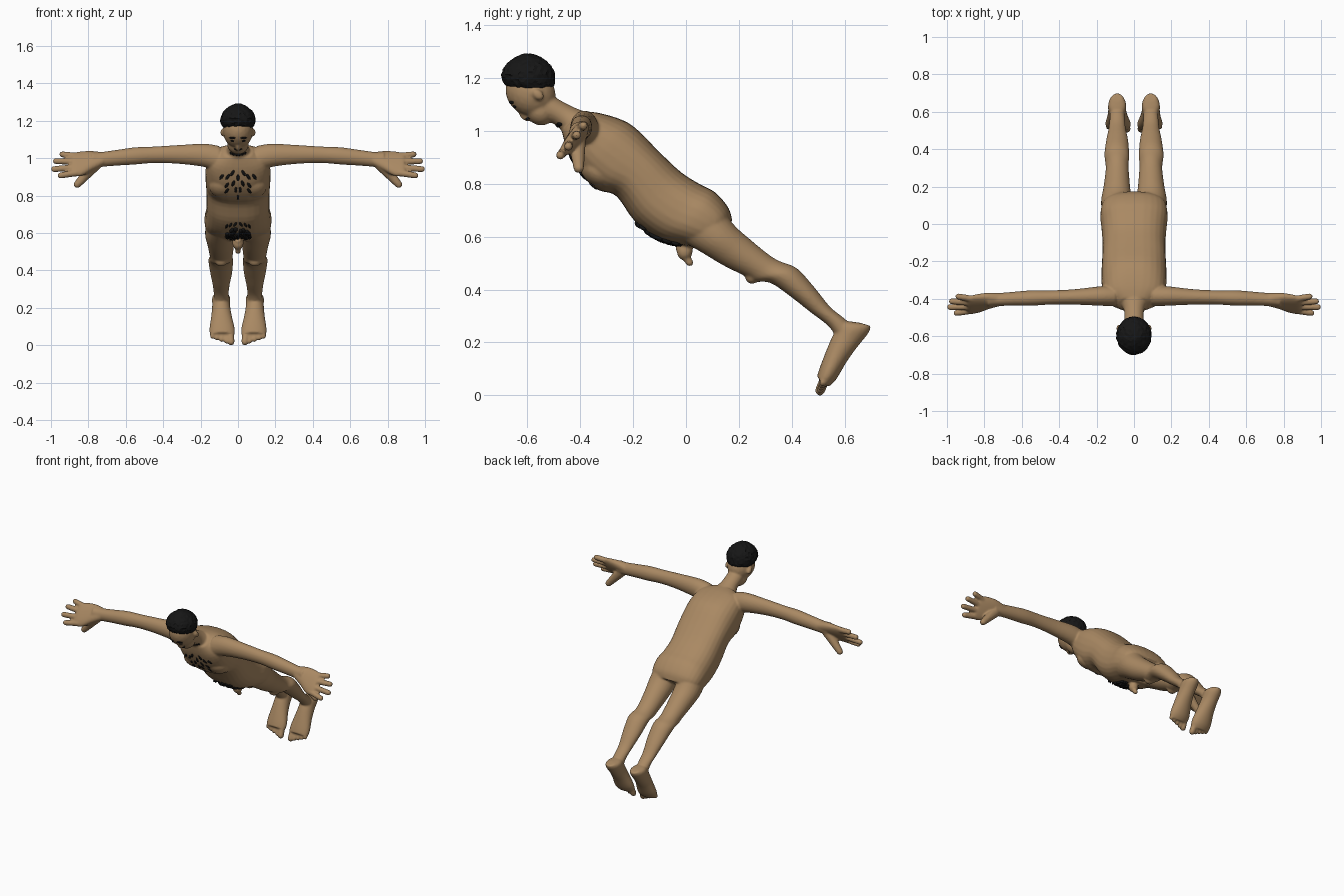
import bpy, bmesh, math, random
from mathutils import Vector, Matrix
from mathutils.bvhtree import BVHTree

if "Cube" in bpy.data.objects:
    bpy.data.objects.remove(bpy.data.objects["Cube"])

random.seed(4)


def material(name, col):
    m = bpy.data.materials.new(name)
    m.diffuse_color = (*col, 1)
    m.use_nodes = True
    m.node_tree.nodes["Principled BSDF"].inputs["Base Color"].default_value = m.diffuse_color
    return m


SKIN = material("skin", (0.40, 0.25, 0.125))
BLACK = material("black hair", (0.008, 0.008, 0.008))
bm = bmesh.new()          # all skin volumes gather here, then get fused


def catmull(p0, p1, p2, p3, t):
    return 0.5 * (2 * p1 + (p2 - p0) * t + (2 * p0 - 5 * p1 + 4 * p2 - p3) * t * t
                  + (3 * p1 - p0 - 3 * p2 + p3) * t ** 3)


def loft(rings, power=2.0, n=28, steps=4):
    """Closed tube through rings of (centre, half axis a, half axis b)."""
    rings = [[Vector(v) for v in r] for r in rings]
    last = len(rings) - 1
    fine = []
    for i in range(last):
        q = [rings[max(0, min(last, i + k))] for k in (-1, 0, 1, 2)]
        for s in range(steps):
            fine.append([catmull(q[0][j], q[1][j], q[2][j], q[3][j], s / steps) for j in range(3)])
    fine.append(rings[-1])
    loops = []
    for c, a, b in fine:
        loop = []
        for k in range(n):
            t = 2 * math.pi * k / n
            ca, sa = math.cos(t), math.sin(t)
            u = math.copysign(abs(ca) ** (2 / power), ca)
            v = math.copysign(abs(sa) ** (2 / power), sa)
            loop.append(bm.verts.new(c + a * u + b * v))
        loops.append(loop)
    for l0, l1 in zip(loops, loops[1:]):
        for k in range(n):
            bm.faces.new((l0[k], l0[(k + 1) % n], l1[(k + 1) % n], l1[k]))
    bm.faces.new(loops[0])
    bm.faces.new(loops[-1])


def side_loft(sections, power=2.0):
    """Sections given as back (y, z), front (y, z), half width, centre x."""
    rings = []
    for yb, zb, yf, zf, hw, cx in sections:
        rings.append(((cx, (yb + yf) / 2, (zb + zf) / 2), (hw, 0, 0),
                      (0, (yb - yf) / 2, (zb - zf) / 2)))
    loft(rings, power)


def blob(center, radii, rot=Matrix.Identity(4)):
    mat = Matrix.Translation(center) @ rot @ Matrix.Diagonal((*radii, 1))
    bmesh.ops.create_icosphere(bm, subdivisions=3, radius=1, matrix=mat)


def limb(p, q, r0, r1):
    """Rounded finger or toe from p to tip q."""
    p, q = Vector(p), Vector(q)
    d = (q - p).normalized()
    a = d.orthogonal().normalized()
    b = d.cross(a)
    end = q - d * r1
    rings = [(p, r0), (p.lerp(end, 0.5), (r0 + r1) / 2), (end, r1),
             (q - d * r1 * 0.3, r1 * 0.72), (q, r1 * 0.15)]
    loft([(c, a * r, b * r) for c, r in rings], n=14, steps=2)


# torso
side_loft([(-.39, 1.075, -.47, 1.0, .08, 0), (-.33, 1.068, -.45, .93, .155, 0),
           (-.25, 1.045, -.405, .845, .172, 0), (-.19, 1.01, -.335, .778, .174, 0),
           (-.10, .92, -.265, .755, .17, 0), (-.02, .845, -.195, .66, .168, 0),
           (.05, .80, -.11, .597, .173, 0), (.11, .768, -.03, .572, .18, 0),
           (.16, .71, .03, .56, .172, 0), (.175, .66, .05, .555, .15, 0)], 2.5)
# neck
side_loft([(-.36, 1.065, -.45, .96, .085, 0), (-.43, 1.092, -.48, 1.012, .055, 0),
           (-.51, 1.135, -.535, 1.045, .052, 0), (-.58, 1.17, -.59, 1.08, .055, 0)])
# head, jaw, nose: aligned with the leaning body
lean = Matrix.Rotation(math.radians(50), 4, 'X')
blob((0, -.588, 1.145), (.080, .088, .100), lean)
blob((0, -.553, 1.075), (.058, .052, .058), lean)
blob((0, -.606, 1.062), (.014, .022, .030), lean)
# groin anatomy, kept simple
blob((0, -.005, .545), (.03, .03, .035))
limb((0, -.03, .565), (0, .022, .49), .016, .015)

W = Vector((0, -.57, -.82))     # across the palm
N = Vector((0, .82, -.57))      # through the palm
for s in (-1, 1):
    # legs
    side_loft([(.10, .755, -.01, .58, .08, s * .09), (.177, .65, .06, .54, .082, s * .094),
               (.24, .592, .14, .492, .072, s * .092), (.316, .53, .225, .45, .063, s * .09),
               (.36, .505, .26, .43, .061, s * .09), (.42, .48, .32, .425, .066, s * .092),
               (.486, .408, .40, .37, .059, s * .09), (.545, .335, .47, .315, .046, s * .09),
               (.60, .29, .535, .265, .040, s * .09), (.63, .26, .57, .22, .04, s * .09)])
    blob((s * .09, .25, .447), (.032, .026, .026))
    # feet
    side_loft([(.70, .262, .655, .275, .028, s * .09), (.69, .235, .59, .278, .047, s * .09),
               (.65, .185, .56, .235, .048, s * .09), (.61, .13, .535, .18, .055, s * .088),
               (.568, .06, .508, .11, .068, s * .085), (.54, .032, .495, .07, .064, s * .084)])
    for i in range(5):
        x = .035 + i * .0265
        r = .019 if i == 0 else .0135
        z = .0 + .009 * i
        limb((s * (.042 + i * .022), .528, .07), (s * x, .50 + .003 * i, z), r, r)
    # arms
    arm = [(.10, -.385, .995, .055, .07), (.18, -.385, 1.015, .052, .062),
           (.32, -.390, 1.02, .041, .050), (.45, -.393, 1.018, .038, .044),
           (.55, -.396, 1.012, .041, .046), (.65, -.40, 1.002, .037, .042),
           (.74, -.405, .992, .034, .040), (.78, -.41, .988, .034, .045)]
    loft([((s * x, y, z), (0, ry, 0), (0, 0, rz)) for x, y, z, ry, rz in arm])
    # palms
    palm = [(.72, -.404, .994, .038, .032), (.78, -.412, .985, .060, .030),
            (.83, -.424, .972, .076, .026), (.875, -.432, .966, .076, .021),
            (.89, -.433, .965, .070, .017)]
    loft([((s * x, y, z), W * w, N * t) for x, y, z, w, t in palm], 2.4)
    # fingers and thumb
    tips = [(.955, -.385, 1.022), (.99, -.412, .985), (1.0, -.445, .94), (.965, -.478, .905)]
    for i, tip in enumerate(tips):
        base = Vector((.86, -.432, .966)) + W * (-.054 + .036 * i)
        limb((s * base.x, base.y, base.z), (s * tip[0], tip[1], tip[2]), .018, .0165)
    limb((s * .765, -.412, .965), (s * .872, -.405, .845), .034, .02)
    # ears
    blob((s * .08, -.56, 1.137), (.014, .018, .026), lean)
    # chest muscles
    blob((s * .08, -.335, .85), (.075, .055, .075), lean)

# fuse the volumes into one smooth skin
bmesh.ops.recalc_face_normals(bm, faces=bm.faces[:])
mesh = bpy.data.meshes.new("body")
bm.to_mesh(mesh)
bm.free()
body = bpy.data.objects.new("body", mesh)
bpy.context.collection.objects.link(body)
mesh.materials.append(SKIN)
rm = body.modifiers.new("fuse", 'REMESH')
rm.mode = 'VOXEL'
rm.voxel_size = 0.006
rm.use_smooth_shade = True
sm = body.modifiers.new("soften", 'SMOOTH')
sm.factor = 0.5
sm.iterations = 5
tree = BVHTree.FromObject(body, bpy.context.evaluated_depsgraph_get())


def finish(name, b, smooth):
    me = bpy.data.meshes.new(name)
    b.to_mesh(me)
    b.free()
    me.materials.append(BLACK)
    me.polygons.foreach_set("use_smooth", [smooth] * len(me.polygons))
    bpy.context.collection.objects.link(bpy.data.objects.new(name, me))


def tufts(name, spots, thick=.004):
    """Flat ovals laid on the skin: x, z, half width, half length, turn."""
    b = bmesh.new()
    for x, z, w, l, turn in spots:
        hit, nor, _, _ = tree.ray_cast(Vector((x, -2, z)), Vector((0, 1, 0)))
        if hit is None:
            continue
        mat = (Matrix.Translation(hit) @ nor.to_track_quat('Z', 'Y').to_matrix().to_4x4()
               @ Matrix.Rotation(turn, 4, 'Z') @ Matrix.Diagonal((w, l, thick, 1)))
        bmesh.ops.create_icosphere(b, subdivisions=2, radius=1, matrix=mat)
    finish(name, b, True)


chest, face, lower = [], [], []
for s in (-1, 1):
    for x, z, t in ((.03, .92, .5), (.055, .90, .6), (.088, .90, .7), (.025, .865, .3),
                    (.06, .855, .6), (.012, .83, .1), (.06, .825, .5)):
        chest.append((s * x, z, .008, .020, s * t))
    face += [(s * .03, 1.108, .020, .006, 0), (s * .03, 1.092, .011, .006, 0),
             (s * .014, 1.047, .017, .005, s * .3)]
    face += [(s * x, 1.018 + 6 * x * x, .013, .008, 0) for x in (.008, .022, .036)]
    lower += [(s * x, .648 - 3 * x * x, .006, .017, s * .5) for x in (.015, .04, .06)]
chest += [(0, .895, .008, .02, 0), (0, .79, .007, .02, 0)]
for i in range(60):
    x = random.uniform(-.062, .062)
    z = random.uniform(.572, .622 - 5 * x * x)
    lower.append((x, z, .010, .018, x * 10))
tufts("chest_hair", chest)
tufts("brows_eyes_and_beard", face)
tufts("lower_hair", lower, .012)

# tousled head hair, flat faceted
b = bmesh.new()
bmesh.ops.create_icosphere(b, subdivisions=4, radius=1)
for v in b.verts:
    k = 1 + random.uniform(-.025, .025)
    d = v.co.copy()
    peak = .10 * max(0, d.z) ** 8
    z = d.z * (1 + peak) * (.083 if d.z > 0 else .068) * k
    v.co = Vector((d.x * .094 * k, -.597 + d.y * .102 * k, 1.202 + z))
    v.co.z -= .10 * (v.co.y + .597) if d.z < 0 else 0
finish("head_hair", b, False)
